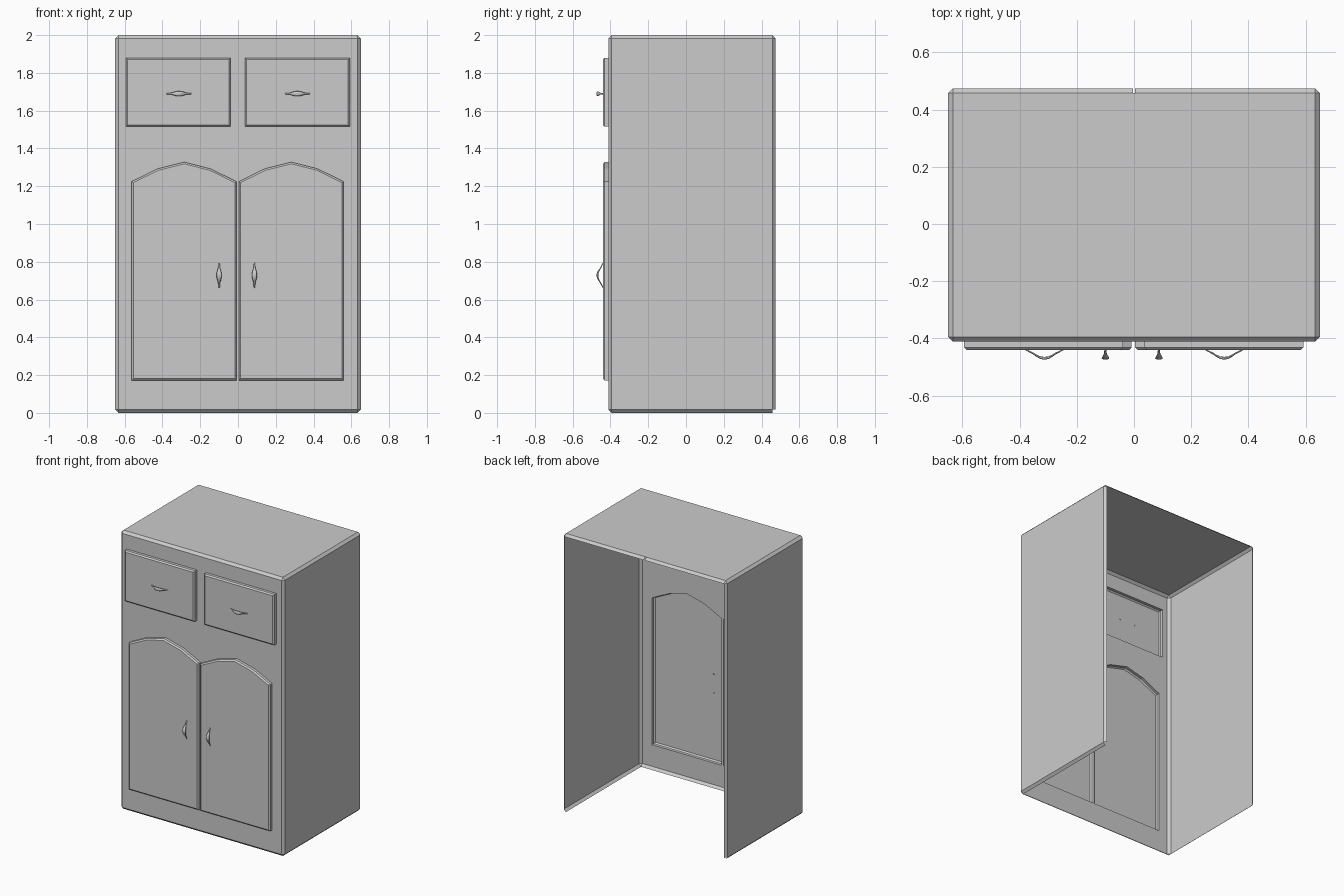
import bpy, bmesh, math
from mathutils import Vector

if "Cube" in bpy.data.objects:
    bpy.data.objects.remove(bpy.data.objects["Cube"])

W, FRONT, BACK, H = 0.65, -0.411, 0.474, 2.0   # cabinet half width, y range, height
CH = 0.017                                     # edge chamfer
FACE = -0.44                                   # outer plane of doors and drawers
PW = 0.555                                     # panel width


def finish(name, bm):
    mesh = bpy.data.meshes.new(name)
    bm.to_mesh(mesh)
    bm.free()
    obj = bpy.data.objects.new(name, mesh)
    bpy.context.collection.objects.link(obj)
    return obj


def drawer_outline(x):
    return [(x, 1.515), (x + PW, 1.515), (x + PW, 1.88), (x, 1.88)]


def door_outline(x):
    arch = [(1, 1.225), (0.75, 1.293), (0.5, 1.328), (0.25, 1.293), (0, 1.225)]
    return [(x, 0.172), (x + PW, 0.172)] + [(x + PW * u, z) for u, z in arch]


outlines = {
    "drawer_left": drawer_outline(-0.594),
    "drawer_right": drawer_outline(0.037),
    "door_left": door_outline(-0.563),
    "door_right": door_outline(0.004),
}


# Cabinet shell: chamfered box, open at back and bottom
def build_shell():
    bm = bmesh.new()
    bmesh.ops.create_cube(bm, size=1)
    for v in bm.verts:
        v.co = Vector((v.co.x * 2 * W,
                       (FRONT + BACK) / 2 + v.co.y * (BACK - FRONT),
                       (v.co.z + 0.5) * H))
    bmesh.ops.bevel(bm, geom=bm.edges[:], offset=CH, segments=1,
                    affect='EDGES', clamp_overlap=True)
    bm.normal_update()

    def drop(test):
        bmesh.ops.delete(bm, geom=[f for f in bm.faces if test(f)], context='FACES')

    drop(lambda f: f.normal.y > 0.9 or f.normal.z < -0.9
         or (f.normal.y > 0.3 and f.normal.z < -0.3) or f.normal.y < -0.9)

    # Small notch in the middle of the rear top chamfer
    for x in (-0.004, 0.004):
        strip = [f for f in bm.faces if f.normal.y > 0.6 and f.normal.z > 0.6]
        geom = set(strip)
        for f in strip:
            geom.update(f.edges)
            geom.update(f.verts)
        bmesh.ops.bisect_plane(bm, geom=list(geom), plane_co=(x, 0, 0), plane_no=(1, 0, 0))
        bm.normal_update()
    drop(lambda f: f.normal.y > 0.6 and f.normal.z > 0.6
         and max(abs(v.co.x) for v in f.verts) < 0.01)

    # Front face with openings behind every panel
    front = bmesh.new()
    a = W - CH
    loops = [[(-a, CH), (a, CH), (a, H - CH), (-a, H - CH)]] + list(outlines.values())
    edges = []
    for loop in loops:
        vs = [front.verts.new((x, FRONT, z)) for x, z in loop]
        edges += [front.edges.new((vs[i - 1], vs[i])) for i in range(len(vs))]
    bmesh.ops.triangle_fill(front, edges=edges, use_beauty=True, normal=(0, -1, 0))
    front.normal_update()
    for f in front.faces:
        if f.normal.y > 0:
            f.normal_flip()
    bmesh.ops.dissolve_limit(front, angle_limit=0.01, verts=front.verts[:], edges=front.edges[:])
    temp = bpy.data.meshes.new("front_panel")
    front.to_mesh(temp)
    front.free()
    bm.from_mesh(temp)
    bpy.data.meshes.remove(temp)
    bmesh.ops.remove_doubles(bm, verts=bm.verts[:], dist=0.0005)
    return finish("cabinet_shell", bm)


# Raised hollow panel with a chamfered front edge
def build_panel(name, outline):
    bm = bmesh.new()
    edge = 0.009
    base = [bm.verts.new((x, FRONT, z)) for x, z in outline]
    rim = [bm.verts.new((x, FACE + edge, z)) for x, z in outline]
    for i in range(len(base)):
        bm.faces.new((base[i - 1], base[i], rim[i], rim[i - 1]))
    face = bm.faces.new(rim)
    bm.normal_update()
    bmesh.ops.inset_region(bm, faces=[face], thickness=edge, depth=edge,
                           use_even_offset=True, use_boundary=True)
    return finish(name, bm)


# Bowed pull handle: elliptical rings swept along an arc
def build_handle(name, x, z, vertical):
    half = [(0.070, -0.004, 0.003, 0.003), (0.056, 0.004, 0.004, 0.003),
            (0.038, 0.013, 0.005, 0.0035), (0.028, 0.020, 0.009, 0.004),
            (0.014, 0.027, 0.0125, 0.005)]        # along, out, half width, half depth
    rings = [(-s, o, w, d) for s, o, w, d in half] + [(0, 0.029, 0.0135, 0.005)] + half[::-1]
    n = 10
    bm = bmesh.new()
    prev = None
    for s, o, w, d in rings:
        ring = []
        for k in range(n):
            t = 2 * math.pi * k / n
            across, y = w * math.cos(t), FACE - o - d * math.sin(t)
            ring.append(bm.verts.new((x + across, y, z + s) if vertical
                                     else (x + s, y, z + across)))
        if prev:
            for k in range(n):
                bm.faces.new((prev[k - 1], prev[k], ring[k], ring[k - 1]))
        else:
            bm.faces.new(ring)
        prev = ring
    bm.faces.new(prev)
    bmesh.ops.recalc_face_normals(bm, faces=bm.faces[:])
    for f in bm.faces:
        f.smooth = len(f.verts) == 4
    return finish(name, bm)


build_shell()
for name, outline in outlines.items():
    build_panel(name, outline)
build_handle("drawer_handle_left", -0.313, 1.69, False)
build_handle("drawer_handle_right", 0.315, 1.69, False)
build_handle("door_handle_left", -0.10, 0.728, True)
build_handle("door_handle_right", 0.087, 0.728, True)
